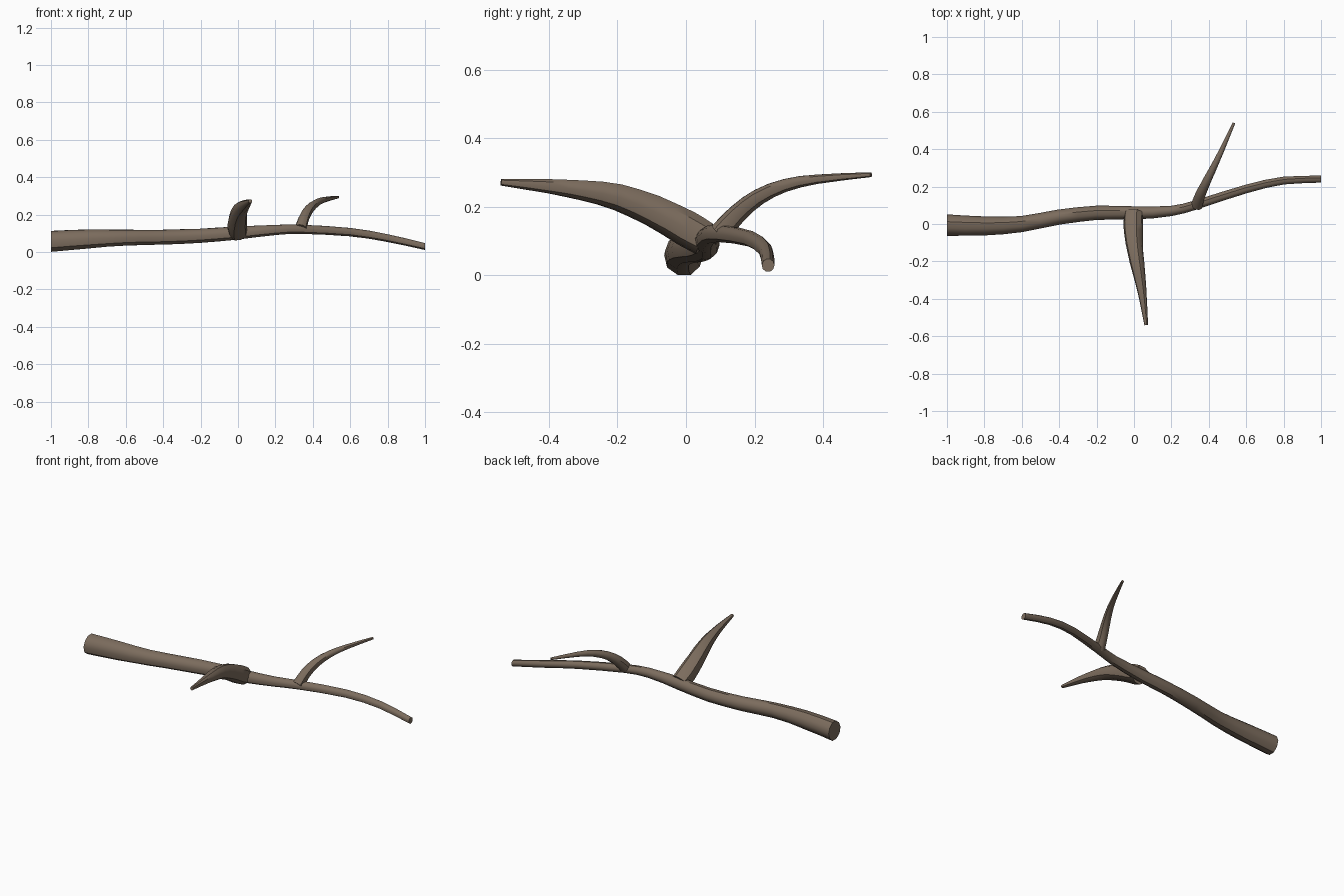
import bpy, bmesh, math, random
from mathutils import Vector

if "Cube" in bpy.data.objects:
    bpy.data.objects.remove(bpy.data.objects["Cube"])

random.seed(4)
bark = bpy.data.materials.new("bark")
bark.diffuse_color = (0.20, 0.15, 0.11, 1)
bark.use_nodes = True
bark.node_tree.nodes["Principled BSDF"].inputs["Base Color"].default_value = bark.diffuse_color


def spline(pts, steps):
    """Catmull-Rom through (x, y, z, radius) points."""
    p = [Vector(q) for q in pts]
    p = [2 * p[0] - p[1]] + p + [2 * p[-1] - p[-2]]
    out = []
    for i in range(1, len(p) - 2):
        a, b, c, d = p[i - 1:i + 3]
        for k in range(steps):
            t = k / steps
            out.append(0.5 * (2 * b + (c - a) * t + (2 * a - 5 * b + 4 * c - d) * t * t
                              + (3 * b - a - 3 * c + d) * t ** 3))
    return out + [p[-2]]


def limb(name, pts, side, sides=10, steps=2, axis=None):
    """Tapered, slightly ridged tube with flat capped ends."""
    path = spline(pts, steps)
    ridge = [random.uniform(0.95, 1.06) for _ in range(sides)]
    bm = bmesh.new()
    rings = []
    for i, q in enumerate(path):
        tangent = (path[min(i + 1, len(path) - 1)] - path[max(i - 1, 0)]).to_3d().normalized()
        if axis and i in (0, len(path) - 1):
            tangent = Vector(axis)
        u = (Vector(side) - tangent * tangent.dot(Vector(side))).normalized()
        v = tangent.cross(u)
        ring = []
        for k in range(sides):
            a = 2 * math.pi * k / sides
            r = q[3] * ridge[k] * random.uniform(0.98, 1.02)
            ring.append(bm.verts.new(q.to_3d() + (u * math.cos(a) + v * math.sin(a)) * r))
        rings.append(ring)
    for r0, r1 in zip(rings, rings[1:]):
        for k in range(sides):
            n = (k + 1) % sides
            bm.faces.new((r0[k], r0[n], r1[n], r1[k]))
    bm.faces.new(rings[0][::-1])
    bm.faces.new(rings[-1])
    bmesh.ops.recalc_face_normals(bm, faces=bm.faces)
    mesh = bpy.data.meshes.new(name)
    bm.to_mesh(mesh)
    bm.free()
    mesh.materials.append(bark)
    ob = bpy.data.objects.new(name, mesh)
    bpy.context.collection.objects.link(ob)
    bpy.context.view_layer.objects.active = ob
    ob.select_set(True)
    bpy.ops.object.shade_smooth_by_angle(angle=math.radians(40))
    ob.select_set(False)


# Main branch, thick end at -x
limb("main_branch", [
    (-1, -.005, .059, .058), (-.8, -.01, .071, .052), (-.6, 0, .078, .044),
    (-.4, .038, .081, .041), (-.2, .06, .088, .039), (0, .06, .103, .036),
    (.2, .07, .119, .028), (.34, .105, .122, .025), (.6, .188, .107, .023),
    (.8, .232, .075, .021), (1, .24, .03, .019)], (0, 1, 0), axis=(1, 0, 0))

# Large side twig toward the front
limb("front_twig", [
    (0, .055, .107, .051), (-.005, 0, .138, .053), (0, -.1, .190, .047),
    (.015, -.2, .229, .039), (.033, -.3, .248, .030), (.048, -.4, .260, .021),
    (.065, -.54, .272, .010)], (1, 0, 0))

# Thin side twig toward the back
limb("back_twig", [
    (.337, .1, .125, .032), (.353, .15, .180, .028), (.38, .21, .228, .024),
    (.42, .29, .263, .019), (.465, .385, .281, .014), (.535, .54, .294, .007)],
    (1, 0, 0))
